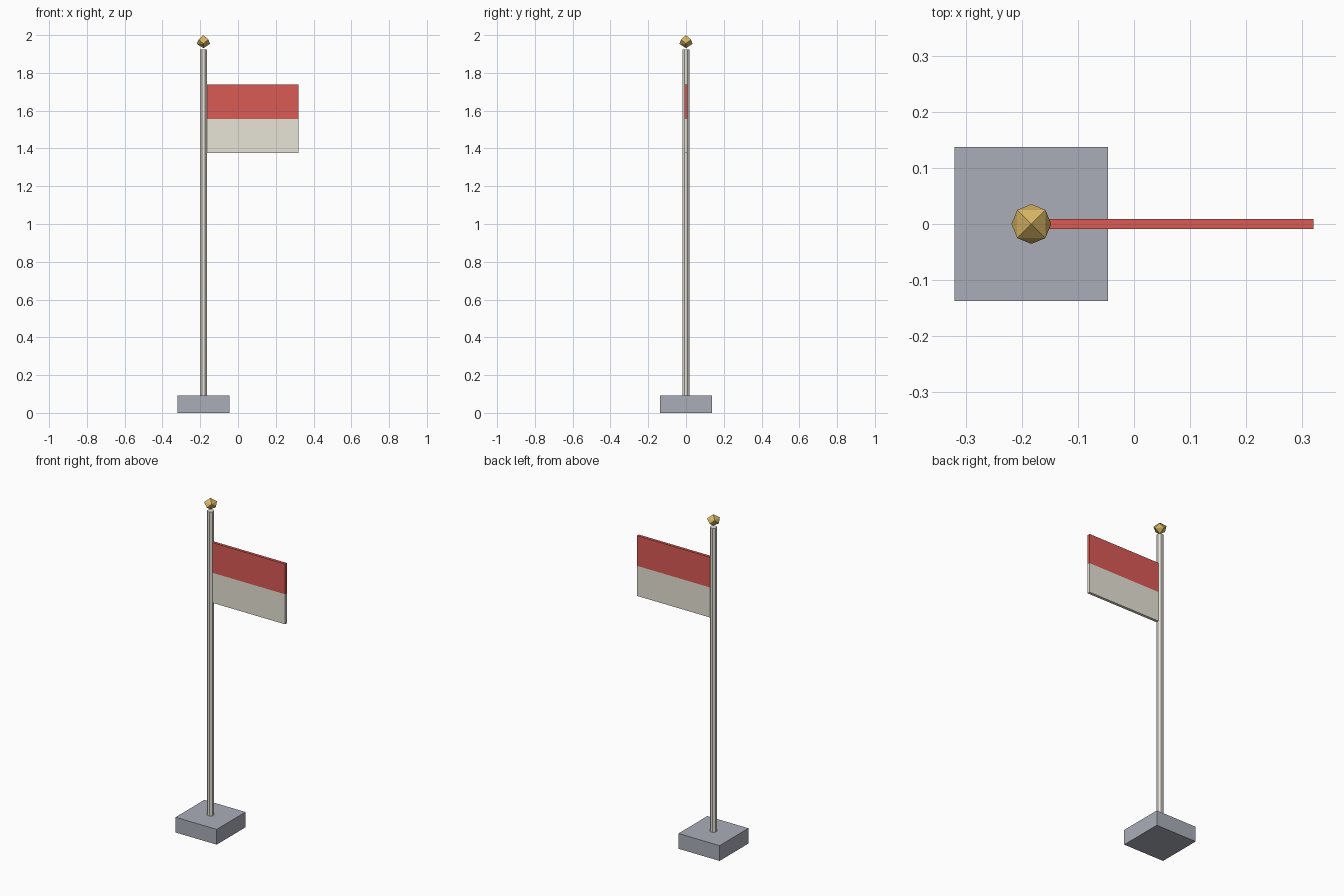
import bpy, bmesh
from math import cos, sin, pi

if "Cube" in bpy.data.objects:
    bpy.data.objects.remove(bpy.data.objects["Cube"])

POLE_X = -0.183


def finish(name, bm, color):
    bmesh.ops.recalc_face_normals(bm, faces=bm.faces)
    mesh = bpy.data.meshes.new(name)
    bm.to_mesh(mesh)
    bm.free()
    obj = bpy.data.objects.new(name, mesh)
    bpy.context.collection.objects.link(obj)
    mat = bpy.data.materials.new(name + "_color")
    mat.diffuse_color = (*color, 1)
    mat.use_nodes = True
    mat.node_tree.nodes["Principled BSDF"].inputs["Base Color"].default_value = mat.diffuse_color
    mesh.materials.append(mat)
    return obj


def box(name, x0, x1, half_y, z0, z1, color):
    bm = bmesh.new()
    bmesh.ops.create_cube(bm, size=1)
    bmesh.ops.scale(bm, vec=(x1 - x0, 2 * half_y, z1 - z0), verts=bm.verts)
    bmesh.ops.translate(bm, vec=((x0 + x1) / 2, 0, (z0 + z1) / 2), verts=bm.verts)
    return finish(name, bm, color)


# Square base block
box("base", -0.32, -0.046, 0.137, 0, 0.092, (0.40, 0.42, 0.48))

# Eight-sided pole with flats facing the axes
bm = bmesh.new()
r = 0.0185 / cos(pi / 8)
ring = [bm.verts.new((POLE_X + r * cos(pi / 8 + i * pi / 4),
                      r * sin(pi / 8 + i * pi / 4), 0.092)) for i in range(8)]
face = bm.faces.new(ring)
top = bmesh.ops.extrude_face_region(bm, geom=[face])["geom"]
bmesh.ops.translate(bm, vec=(0, 0, 1.923 - 0.092),
                    verts=[v for v in top if isinstance(v, bmesh.types.BMVert)])
if not face.is_valid or face not in bm.faces[:]:
    bm.faces.new(ring)
finish("pole", bm, (0.80, 0.77, 0.70))

# Two flag stripes
box("flag_upper_stripe", -0.165, 0.32, 0.0085, 1.557, 1.739, (0.70, 0.10, 0.09))
box("flag_lower_stripe", -0.165, 0.32, 0.0085, 1.376, 1.557, (0.80, 0.77, 0.68))

# Faceted finial: two staggered rings of four capped by points
bm = bmesh.new()
points = [(POLE_X, 0, 2.0), (POLE_X, 0, 1.931)]
for i in range(8):
    a = i * pi / 4
    z = 1.9655 + (0.0115 if i % 2 else -0.0115)
    points.append((POLE_X + 0.0355 * cos(a), 0.0355 * sin(a), z))
for p in points:
    bm.verts.new(p)
bmesh.ops.convex_hull(bm, input=bm.verts)
finish("finial", bm, (0.70, 0.47, 0.13))
